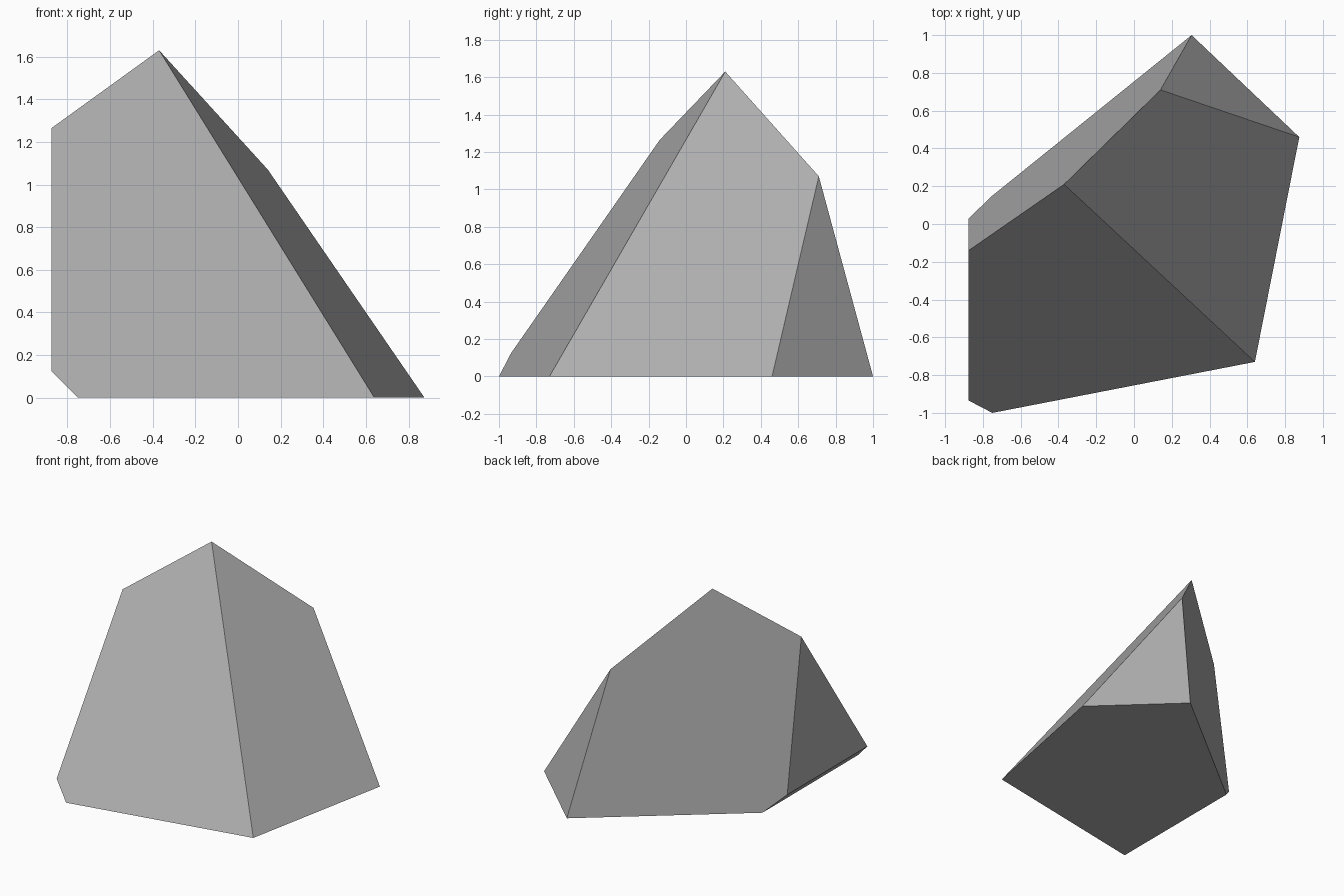
import bpy
import bmesh

cube = bpy.data.objects.get("Cube")
if cube:
    bpy.data.objects.remove(cube, do_unlink=True)

# Stone colour
stone = bpy.data.materials.new("stone_grey")
stone.use_nodes = True
grey = (0.425, 0.425, 0.425, 1)
stone.diffuse_color = grey
stone.node_tree.nodes["Principled BSDF"].inputs["Base Color"].default_value = grey

# Named corners of the faceted rock
corners = {
    "peak": (-0.37, 0.21, 1.63),
    "shoulder": (-0.875, -0.14, 1.265),
    "back_ridge": (0.14, 0.71, 1.07),
    "chamfer_front": (-0.875, -0.935, 0.125),
    "chamfer_back": (-0.875, 0.03, 0.125),
    "base_front": (-0.75, -1, 0),
    "base_side": (0.64, -0.73, 0),
    "base_far": (0.875, 0.46, 0),
    "base_back": (0.305, 1, 0),
    "base_inner": (-0.75, 0.15, 0),
}

# Flat facets: front, side, back corner, back, upright, chamfer, base
facets = [
    "peak shoulder chamfer_front base_front base_side",
    "peak base_side base_far back_ridge",
    "back_ridge base_far base_back",
    "peak back_ridge base_back base_inner chamfer_back shoulder",
    "shoulder chamfer_back chamfer_front",
    "chamfer_front chamfer_back base_inner base_front",
    "base_front base_inner base_back base_far base_side",
]

bm = bmesh.new()
verts = {name: bm.verts.new(co) for name, co in corners.items()}
for facet in facets:
    bm.faces.new([verts[name] for name in facet.split()])
bmesh.ops.recalc_face_normals(bm, faces=bm.faces)

mesh = bpy.data.meshes.new("faceted_rock")
bm.to_mesh(mesh)
bm.free()
mesh.materials.append(stone)
rock = bpy.data.objects.new("faceted_rock", mesh)
bpy.context.collection.objects.link(rock)
